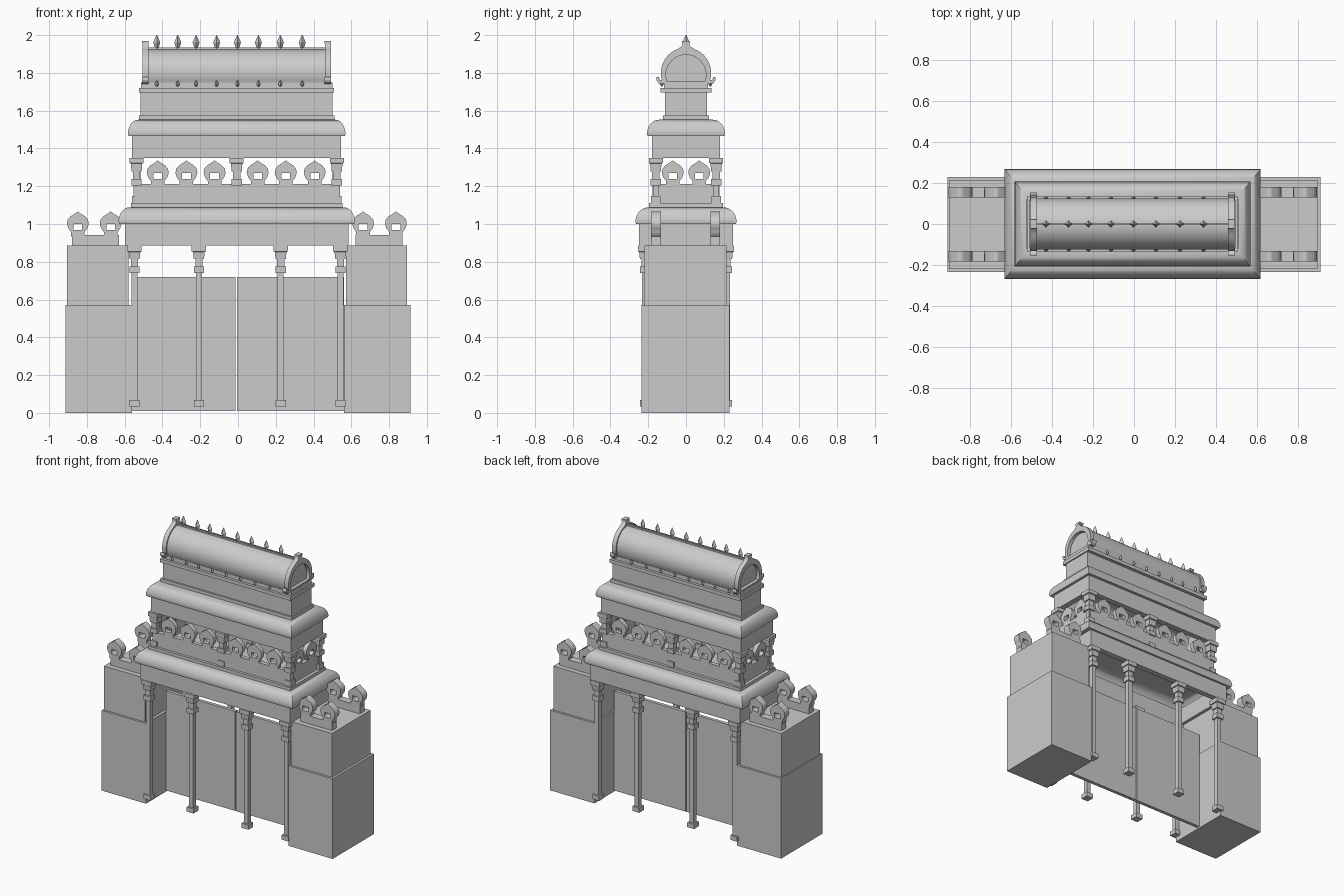
import bpy, bmesh
from math import radians, sin, cos, pi

if "Cube" in bpy.data.objects:
    bpy.data.objects.remove(bpy.data.objects["Cube"])

CX = -0.007  # slight sideways shift of the upper tiers


def add(name, mesh, loc=(0, 0, 0), rot=(0, 0, 0)):
    ob = bpy.data.objects.new(name, mesh)
    ob.location, ob.rotation_euler = loc, rot
    bpy.context.scene.collection.objects.link(ob)
    return ob


def loft(name, rings, top=True, bottom=True, smooth=False):
    """Stack of rectangles (half_x, half_y, z) joined into one mesh."""
    bm = bmesh.new()
    vs = [[bm.verts.new((sx * hx, sy * hy, z)) for sx, sy in ((-1, -1), (1, -1), (1, 1), (-1, 1))]
          for hx, hy, z in rings]
    for a, b in zip(vs, vs[1:]):
        for i in range(4):
            j = (i + 1) % 4
            bm.faces.new((a[i], a[j], b[j], b[i]))
    if top:
        bm.faces.new(vs[-1])
    if bottom:
        bm.faces.new(vs[0][::-1])
    me = bpy.data.meshes.new(name)
    bm.to_mesh(me)
    bm.free()
    if smooth:
        me.shade_smooth()
        me.set_sharp_from_angle(angle=radians(35))
    return me


def box(name, x0, x1, y0, y1, z0, z1):
    hx, hy = (x1 - x0) / 2, (y1 - y0) / 2
    return add(name, loft(name, [(hx, hy, 0), (hx, hy, z1 - z0)]),
               ((x0 + x1) / 2, (y0 + y1) / 2, z0))


def tier(name, hx, hy, z0, z1):
    return box(name, CX - hx, CX + hx, -hy, hy, z0, z1)


def plate(name, loops, thick, smooth=False):
    """Flat outline (with optional holes) given thickness."""
    cu = bpy.data.curves.new(name, 'CURVE')
    cu.dimensions, cu.fill_mode, cu.extrude = '2D', 'BOTH', thick / 2
    for pts in loops:
        sp = cu.splines.new('POLY')
        sp.points.add(len(pts) - 1)
        for p, (x, y) in zip(sp.points, pts):
            p.co = (x, y, 0, 1)
        sp.use_cyclic_u = True
    tmp = bpy.data.objects.new(name, cu)
    me = bpy.data.meshes.new_from_object(tmp)
    bpy.data.objects.remove(tmp)
    bpy.data.curves.remove(cu)
    if smooth:
        me.shade_smooth()
        me.set_sharp_from_angle(angle=radians(35))
    return me


def mirrored(half):
    return half + [(-x, y) for x, y in reversed(half) if x > 0]


def frame(name, hx, hy, t, z0, z1):
    """Hollow rectangular band made of four boards."""
    for s, side in ((-1, "front"), (1, "back")):
        y0, y1 = sorted((s * hy, s * (hy - t)))
        box(f"{name}_{side}", CX - hx, CX + hx, y0, y1, z0, z1)
    for s, side in ((-1, "left"), (1, "right")):
        x0, x1 = sorted((s * hx, s * (hx - t)))
        box(f"{name}_{side}", CX + x0, CX + x1, t - hy, hy - t, z0, z1)


def roof(name, bx, by, tx, ty, z0, z1, inx, iny):
    """Curved eave skirt, open underneath inside the beam."""
    rings = [(inx, iny, z0 + .004), (bx - .004, by - .004, z0), (bx, by, z0 + .01)]
    for i in range(1, 9):
        a = i / 8 * pi / 2
        rings.append((tx + (bx - tx) * cos(a), ty + (by - ty) * cos(a),
                      z0 + .01 + (z1 - z0 - .01) * sin(a)))
    add(name, loft(name, rings, bottom=False, smooth=True), (CX, 0, 0))


FACE_Y, FACE_X = (pi / 2, 0, 0), (pi / 2, 0, pi / 2)

# Pointed battlement with a square window
m_out = mirrored([(.036, -.005), (.036, .018), (.05, .036), (.058, .06), (.054, .083),
                  (.038, .101), (.014, .116), (0, .127)])
m_hole = [(-.023, .027), (.023, .027), (.023, .06), (-.023, .06)]
merlon_thick = plate("merlon_thick", [m_out, m_hole], .052)
merlon_thin = plate("merlon_thin", [m_out, m_hole], .03)

# Side blocks with parapets
for s, side in ((-1, "left"), (1, "right")):
    def span(a, b):
        return sorted((s * a, s * b))
    box(f"{side}_lower_block", *span(.562, .912), -.235, .23, 0, .572)
    box(f"{side}_upper_block", *[x - .004 for x in span(.577, .9)], -.22, .215, .57, .885)
    for y in (-.158, .155):
        box(f"{side}_parapet", *[x - .004 for x in span(.625, .875)], y - .026, y + .026, .88, .942)
        for x in (.668, .842):
            add(f"{side}_battlement", merlon_thick, (s * x - .006, y, .94), FACE_Y)

# Gate leaves
box("left_door", -.56, -.014, -.012, .012, .01, .72)
box("right_door", -.006, .56, -.012, .012, .01, .72)

# Lower columns
col = [(.027, .035), (.027, .068), (.016, .068), (.016, .74), (.027, .74), (.027, .775),
       (.019, .775), (.019, .815), (.027, .815), (.031, .852), (.038, .855), (.038, .885)]
lower_column = loft("lower_column", [(r, r, z) for r, z in col])
for x in (-.548, -.207, .226, .542):
    for y in (-.217, .217):
        add("lower_column", lower_column, (x, y, 0))

# First tier beam and roof
frame("lower_beam", .592, .248, .04, .885, 1.004)
roof("lower_roof", .626, .268, .568, .2, 1.0, 1.088, .555, .21)

# Gallery floor, railing and columns
tier("gallery_floor", .56, .197, 1.085, 1.11)
frame("gallery_rail", .538, .178, .03, 1.105, 1.212)
for y in (-.163, .163):
    for x in (-.425, -.273, -.124, .104, .253, .406):
        add("gallery_battlement", merlon_thin, (x, y, 1.21), FACE_Y)
for x in (CX - .523, CX + .523):
    for y in (-.07, .07):
        add("gallery_end_battlement", merlon_thin, (x, y, 1.21), FACE_X)
gcol = [(.025, 1.1), (.025, 1.147), (.016, 1.147), (.016, 1.205), (.027, 1.205), (.027, 1.237),
        (.019, 1.237), (.019, 1.278), (.027, 1.278), (.03, 1.32), (.037, 1.323), (.037, 1.35)]
gallery_column = loft("gallery_column", [(r, r, z) for r, z in gcol])
for x in (CX - .53, CX, CX + .53):
    for y in (-.16, .16):
        add("gallery_column", gallery_column, (x, y, 0))

# Second tier beam and roof
frame("upper_beam", .553, .181, .04, 1.35, 1.475)
roof("upper_roof", .576, .207, .522, .142, 1.465, 1.552, .515, .143)

# Attic with mouldings
tier("attic_base", .518, .123, 1.55, 1.575)
tier("attic_wall", .508, .111, 1.575, 1.695)
tier("attic_cornice", .516, .134, 1.695, 1.72)
tier("attic_plinth", .506, .116, 1.72, 1.748)


# Barrel vault
def arc(r, cz, low, n=24):
    return [(r * cos(a), cz + r * sin(a))
            for a in (low + (pi - 2 * low) * i / n for i in range(n + 1))]


LOW = radians(-25)
barrel = plate("barrel_roof", [arc(.124, 1.80, LOW)], .95, True)
add("barrel_roof", barrel, (CX, 0, 0), FACE_X)
box("ridge_strip", CX - .475, CX + .475, -.006, .006, 1.915, 1.934)

# Horseshoe gables with crest and curled feet
side_arc = [p for p in arc(.133, 1.80, LOW, 32) if p[0] > .045]
outer = mirrored(side_arc + [(.026, 1.938), (.018, 1.948), (.016, 1.966)])
gable = plate("gable", [outer, arc(.106, 1.79, radians(-20))], .032, True)
for s in (-1, 1):
    x = CX + s * .483
    add("gable", gable, (x, 0, 0), FACE_X)
    box("gable_crest", x - .017, x + .017, -.021, .021, 1.955, 1.97)
    for t in (-1, 1):
        curl = [(t * y, z) for y, z in ((.112, 1.745), (.142, 1.742), (.155, 1.76), (.155, 1.777),
                                        (.143, 1.777), (.14, 1.762), (.125, 1.762))]
        add("gable_curl", plate("gable_curl", [curl], .034), (x, 0, 0), FACE_X)

# Ridge finials and small eave buds
finial = loft("finial", [(r, r, z) for r, z in
                         ((.006, 0), (.008, .008), (.013, .032), (.007, .052), (.001, .07))])
bud = loft("bud", [(r, r, z) for r, z in ((.003, 0), (.007, .012), (.005, .022), (.001, .032))])
for x in (-.43, -.319, -.222, -.113, -.003, .108, .224, .34):
    add("ridge_finial", finial, (x, 0, 1.93), (0, 0, pi / 4))
    for y in (-.128, .128):
        add("eave_bud", bud, (x, y, 1.728), (0, 0, pi / 4))
